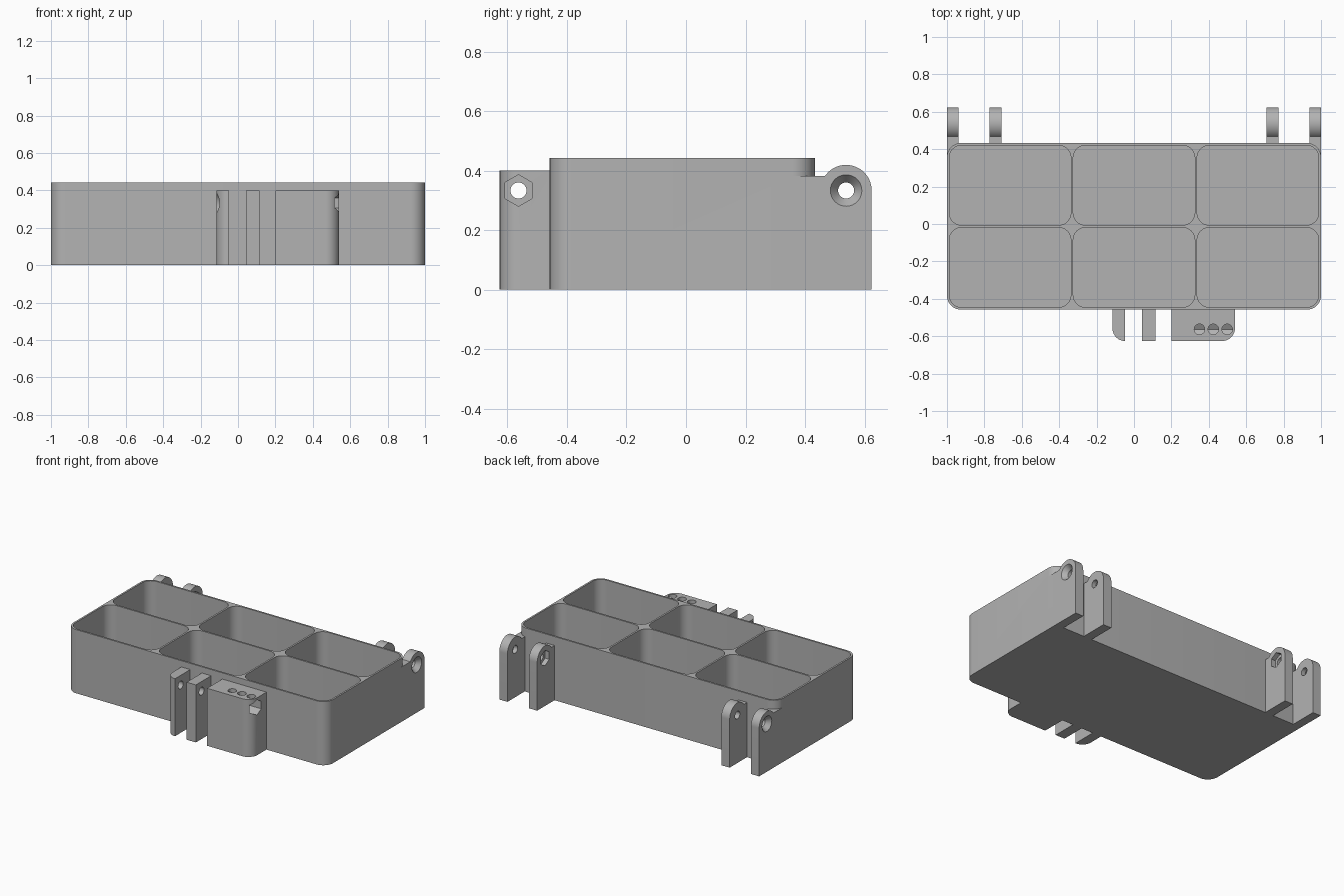
import bpy, bmesh
from math import sin, cos, pi, radians
from mathutils import Vector

if "Cube" in bpy.data.objects:
    bpy.data.objects.remove(bpy.data.objects["Cube"])

grey = bpy.data.materials.new("plain grey")
grey.use_nodes = True
colour = (0.45, 0.45, 0.45, 1)
grey.diffuse_color = colour
grey.node_tree.nodes["Principled BSDF"].inputs["Base Color"].default_value = colour

# Main dimensions
BACK, FRONT, TOP = 0.433, -0.458, 0.443
WALL, FLOOR = 0.0125, 0.02
HINGE_Y, LATCH_Y, PIN_Z = 0.538, -0.563, 0.333
BORE, HEAD, NUT = 0.027, 0.053, 0.053
LUG_R, LUG_STEP = 0.086, 0.381


def arc(cx, cy, r, start, end, steps=10):
    angles = [radians(start + (end - start) * i / steps) for i in range(steps + 1)]
    return [(cx + r * cos(a), cy + r * sin(a)) for a in angles]


def ring(cx, cy, r, sides=40):
    """Closed circle or, with six sides, a hexagon with a point at the top."""
    return arc(cx, cy, r, 90, 450, sides)[:-1]


def rounded_rect(x0, x1, y0, y1, radii):
    """Radii run front-left, front-right, back-right, back-left as seen from above."""
    pts = []
    corners = [(x0, y0, 1, 1), (x1, y0, -1, 1), (x1, y1, -1, -1), (x0, y1, 1, -1)]
    for i, ((x, y, sx, sy), r) in enumerate(zip(corners, radii)):
        pts += arc(x + sx * r, y + sy * r, r, 180 + 90 * i, 270 + 90 * i) if r else [(x, y)]
    return pts


def loft(name, low, high, lo, hi, axis="z"):
    """Solid between two outlines; an x-axis outline is given as (y, z)."""
    def place(p, w):
        return Vector((p[0], p[1], w)) if axis == "z" else Vector((w, p[0], p[1]))
    bm = bmesh.new()
    a = [bm.verts.new(place(p, lo)) for p in low]
    b = [bm.verts.new(place(p, hi)) for p in high]
    bm.faces.new(a)
    bm.faces.new(b)
    for i in range(len(a)):
        j = (i + 1) % len(a)
        bm.faces.new((a[i], a[j], b[j], b[i]))
    bmesh.ops.recalc_face_normals(bm, faces=bm.faces)
    mesh = bpy.data.meshes.new(name)
    bm.to_mesh(mesh)
    bm.free()
    mesh.materials.append(grey)
    ob = bpy.data.objects.new(name, mesh)
    bpy.context.collection.objects.link(ob)
    return ob


def prism(name, outline, lo, hi, axis="z"):
    return loft(name, outline, outline, lo, hi, axis)


def activate(ob):
    bpy.ops.object.select_all(action="DESELECT")
    ob.select_set(True)
    bpy.context.view_layer.objects.active = ob


def combine(ob, tools, operation="DIFFERENCE"):
    for tool in tools:
        activate(ob)
        mod = ob.modifiers.new("combine", "BOOLEAN")
        mod.operation, mod.solver, mod.object = operation, "EXACT", tool
        bpy.ops.object.modifier_apply(modifier=mod.name)
        bpy.data.objects.remove(tool)


def bore(y, lo, hi):
    return prism("bore_cutter", ring(y, PIN_Z, BORE), lo - 0.05, hi + 0.05, "x")


def countersink(y, x, side):
    """Conical screw-head seat opening towards side (+1 or -1) at face x."""
    wide, narrow = ring(y, PIN_Z, HEAD + 0.008), ring(y, PIN_Z, BORE)
    outer, inner = x + side * 0.01, x - side * 0.032
    return loft("head_cutter", narrow, wide, inner, outer, "x")


def nut_pocket(y, x0, x1):
    return prism("nut_cutter", ring(y, PIN_Z, NUT, 6), min(x0, x1), max(x0, x1), "x")


parts = []

# Tray with back corners squared below the hinge step
tray = prism("tray", rounded_rect(-1, 1, FRONT, BACK, [0.075] * 4), 0, TOP)
for side in (-1, 1):
    xs = sorted((side * 0.938, side))
    combine(tray, [prism("corner", rounded_rect(*xs, 0.35, BACK, [0] * 4), 0, LUG_STEP)], "UNION")

# Six compartments
cell_w = (2 - 4 * WALL) / 3
cell_d = (BACK - FRONT - 3 * WALL) / 2
for col in range(3):
    for row in range(2):
        x = -1 + WALL + col * (cell_w + WALL)
        y = FRONT + WALL + row * (cell_d + WALL)
        outline = rounded_rect(x, x + cell_w, y, y + cell_d, [0.066] * 4)
        combine(tray, [prism("cell_cutter", outline, FLOOR, TOP + 0.1)])
parts.append(tray)

# Hinge lugs: outer ones take a screw head, inner ones a nut
lug_start = HINGE_Y - (LUG_R ** 2 - (LUG_STEP - PIN_Z) ** 2) ** 0.5
step_angle = 180 - 34
lug = [(BACK, 0), (HINGE_Y + LUG_R, 0)]
lug += arc(HINGE_Y, PIN_Z, LUG_R, 0, step_angle, 24)
lug += [(BACK, LUG_STEP)]
for side, word in ((1, "left"), (-1, "right")):
    for kind, near, far in (("outer", 0.938, 1), ("inner", 0.709, 0.773)):
        lo, hi = sorted((side * near, side * far))
        ob = prism(f"{kind}_hinge_lug_{word}", lug, lo, hi, "x")
        tools = [bore(HINGE_Y, lo, hi)]
        if kind == "outer":
            tools.append(countersink(HINGE_Y, side, side))
        else:
            tools.append(nut_pocket(HINGE_Y, side * (near - 0.02), side * (near + 0.032)))
        combine(ob, tools)
        parts.append(ob)

# Latch blocks on the front
LATCH_TOP, LATCH_FRONT = 0.4, -0.626
blocks = [
    ("latch_screw_tab", -0.115, -0.047, [0.068, 0, 0, 0]),
    ("latch_middle_tab", 0.043, 0.114, [0] * 4),
    ("latch_nut_block", 0.2, 0.54, [0, 0.07, 0, 0]),
]
for name, lo, hi, radii in blocks:
    ob = prism(name, rounded_rect(lo, hi, LATCH_FRONT, FRONT, radii), 0, LATCH_TOP)
    tools = [bore(LATCH_Y, lo, hi)]
    if name == "latch_screw_tab":
        tools.append(countersink(LATCH_Y, lo, -1))
    if name == "latch_nut_block":
        # Long nut channel with three sight holes above it
        tools.append(nut_pocket(LATCH_Y, 0.3, hi + 0.05))
        for x in (0.35, 0.424, 0.498):
            tools.append(prism("sight_cutter", ring(x, LATCH_Y, 0.028), PIN_Z, LATCH_TOP + 0.05))
    combine(ob, tools)
    parts.append(ob)

# Smooth curved walls, keep edges crisp
for ob in parts:
    activate(ob)
    bpy.ops.object.shade_smooth_by_angle(angle=radians(30))
